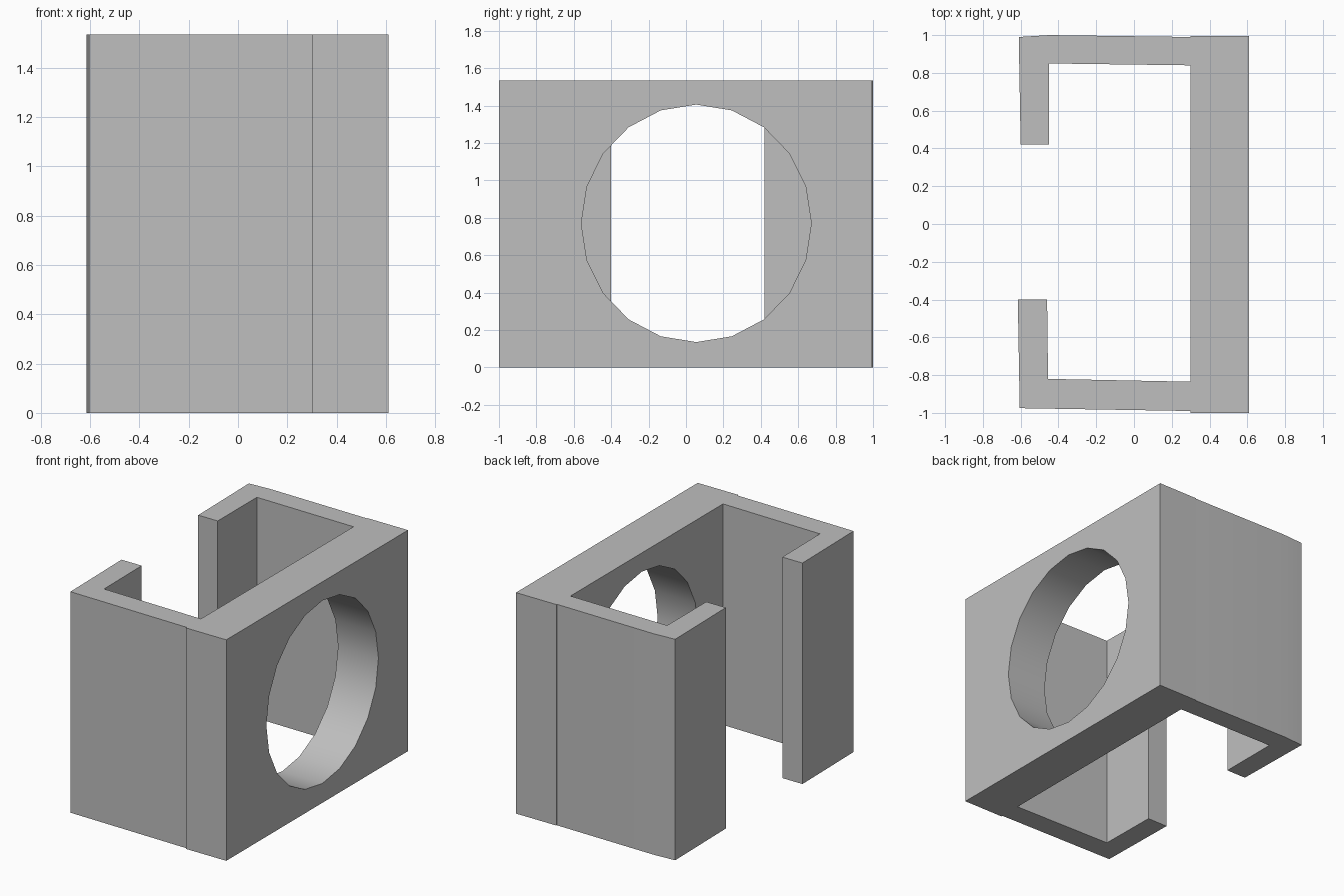
import bpy
import bmesh
from math import pi, radians

cube = bpy.data.objects.get("Cube")
if cube:
    bpy.data.objects.remove(cube, do_unlink=True)

HEIGHT = 1.535

grey = bpy.data.materials.new("plain grey")
grey.use_nodes = True
colour = (0.52, 0.52, 0.52, 1)
grey.diffuse_color = colour
grey.node_tree.nodes["Principled BSDF"].inputs["Base Color"].default_value = colour

# C-shaped outline seen from above, counter-clockwise
outline = [
    (0.61, -1.0), (0.61, 0.995), (0.30, 0.995), (0.30, 0.99),
    (-0.45, 1.0), (-0.61, 0.99), (-0.60, 0.42), (-0.45, 0.42),
    (-0.45, 0.85), (0.30, 0.84), (0.30, -0.835), (-0.455, -0.82),
    (-0.46, -0.40), (-0.615, -0.40), (-0.605, -0.975), (0.30, -0.99),
    (0.30, -1.0),
]

# Bracket body: the outline extruded upward
bm = bmesh.new()
base = bm.faces.new([bm.verts.new((x, y, 0)) for x, y in outline])
top = bmesh.ops.extrude_face_region(bm, geom=[base])["geom"]
bmesh.ops.translate(bm, vec=(0, 0, HEIGHT),
                    verts=[v for v in top if isinstance(v, bmesh.types.BMVert)])
bmesh.ops.recalc_face_normals(bm, faces=bm.faces)
mesh = bpy.data.meshes.new("bracket_body")
bm.to_mesh(mesh)
bm.free()
body = bpy.data.objects.new("bracket_body", mesh)
bpy.context.collection.objects.link(body)
mesh.materials.append(grey)

# Cutter for the oval opening through the thick wall
bpy.ops.mesh.primitive_cylinder_add(vertices=20, radius=1, depth=0.6,
                                    location=(0.455, 0.055, 0.77),
                                    rotation=(0, pi / 2, 0))
cutter = bpy.context.object
cutter.name = "opening_cutter"
cutter.scale = (0.635, 0.615, 1)
cutter.data.materials.append(grey)
cutter.hide_render = True

# Cut the opening, then drop the cutter
cut = body.modifiers.new("oval_opening", "BOOLEAN")
cut.operation = "DIFFERENCE"
cut.solver = "EXACT"
cut.object = cutter
bpy.ops.object.select_all(action="DESELECT")
body.select_set(True)
bpy.context.view_layer.objects.active = body
bpy.ops.object.modifier_apply(modifier=cut.name)
bpy.data.objects.remove(cutter, do_unlink=True)

# Smooth bore, crisp corners
bpy.ops.object.shade_smooth_by_angle(angle=radians(30))
